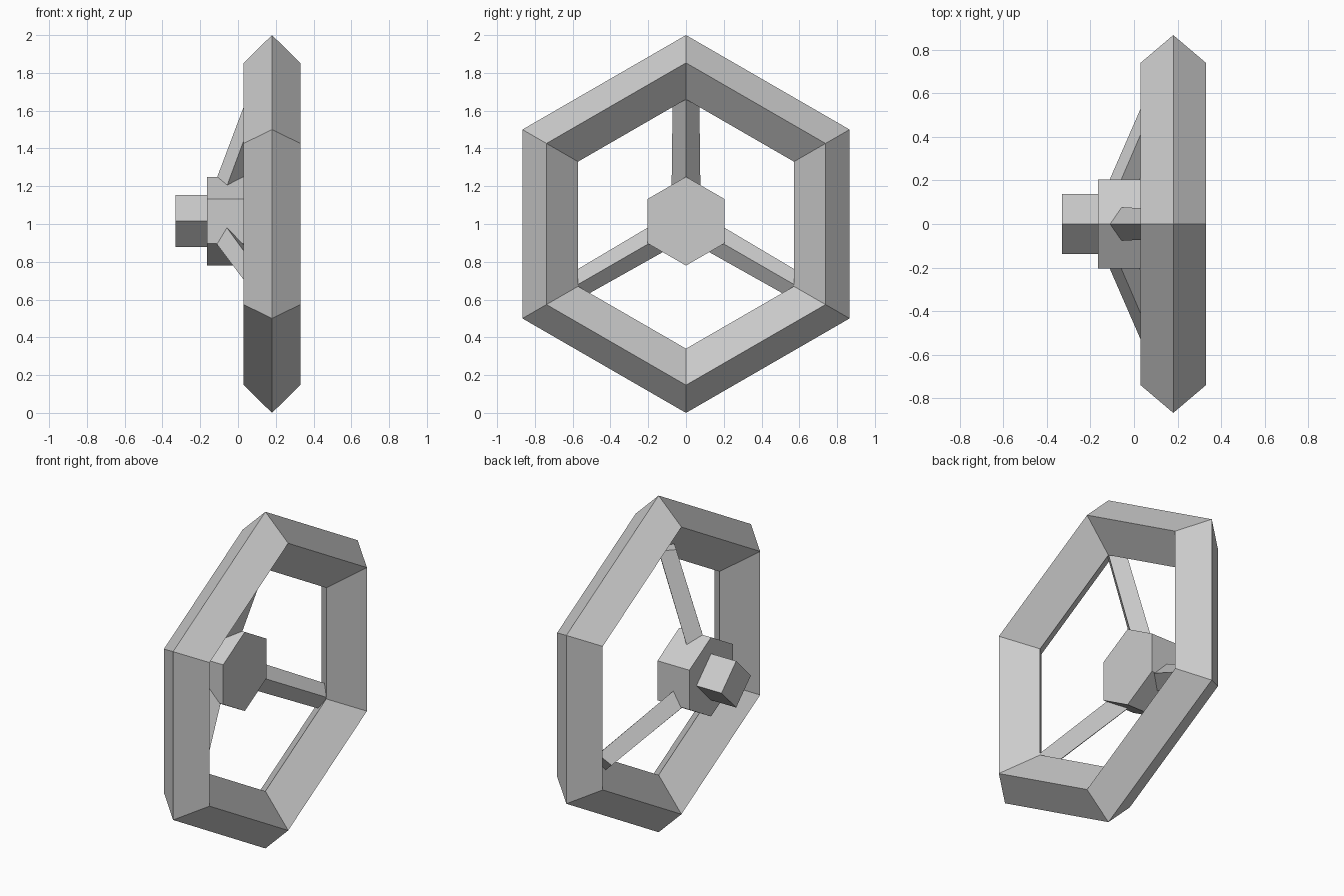
import bpy, bmesh, math
from mathutils import Matrix, Vector

cube = bpy.data.objects.get("Cube")
if cube:
    bpy.data.objects.remove(cube, do_unlink=True)

GREY = (0.6, 0.6, 0.6, 1)
mat = bpy.data.materials.new("plain grey")
mat.use_nodes = True
mat.diffuse_color = GREY
mat.node_tree.nodes["Principled BSDF"].inputs["Base Color"].default_value = GREY


def finish(name, bm):
    bmesh.ops.recalc_face_normals(bm, faces=bm.faces)
    mesh = bpy.data.meshes.new(name)
    bm.to_mesh(mesh)
    bm.free()
    mesh.materials.append(mat)
    obj = bpy.data.objects.new(name, mesh)
    bpy.context.collection.objects.link(obj)
    return obj


def around(x, radius, angle, z):
    """Point at an angle from straight up, in the plane of the wheel."""
    return (x, radius * math.sin(angle), z + radius * math.cos(angle))


def prism(name, x0, x1, radius, sides, z):
    """Solid with a regular outline, one corner up, running along x."""
    bm = bmesh.new()
    ends = [[bm.verts.new(around(x, radius, math.tau * i / sides, z))
             for i in range(sides)] for x in (x0, x1)]
    for end in ends:
        bm.faces.new(end)
    for i in range(sides):
        j = (i + 1) % sides
        bm.faces.new((ends[0][i], ends[0][j], ends[1][j], ends[1][i]))
    return finish(name, bm)


# Rim: a four-sided section swept around a hexagon
section = [(0.18, 1.0), (0.33, 0.853), (0.18, 0.66), (0.03, 0.853)]
bm = bmesh.new()
loops = [[bm.verts.new(around(x, r, math.tau * i / 6, 1.0)) for x, r in section]
         for i in range(6)]
for i in range(6):
    a, b = loops[i], loops[(i + 1) % 6]
    for k in range(4):
        n = (k + 1) % 4
        bm.faces.new((a[k], a[n], b[n], b[k]))
finish("rim", bm)

# Hub and steering column
prism("hub", -0.165, 0.045, 0.235, 6, 1.015)
prism("column", -0.33, -0.16, 0.138, 4, 1.015)

# Three diamond-section spokes, leaning from the hub into the rim
for i, name in enumerate(("top_spoke", "left_spoke", "right_spoke")):
    bm = bmesh.new()
    ends = []
    for x, r, half_x, half_y in ((-0.085, 0.12, 0.07, 0.077), (0.13, 0.7, 0.066, 0.07)):
        corners = ((-half_x, 0), (0, half_y), (half_x, 0), (0, -half_y))
        ends.append([bm.verts.new((x + dx, dy, r)) for dx, dy in corners])
    for end in ends:
        bm.faces.new(end)
    for k in range(4):
        n = (k + 1) % 4
        bm.faces.new((ends[0][k], ends[0][n], ends[1][n], ends[1][k]))
    turn = Matrix.Rotation(math.tau * i / 3, 4, "X")
    bm.transform(Matrix.Translation(Vector((0, 0, 1.01))) @ turn)
    finish(name, bm)
